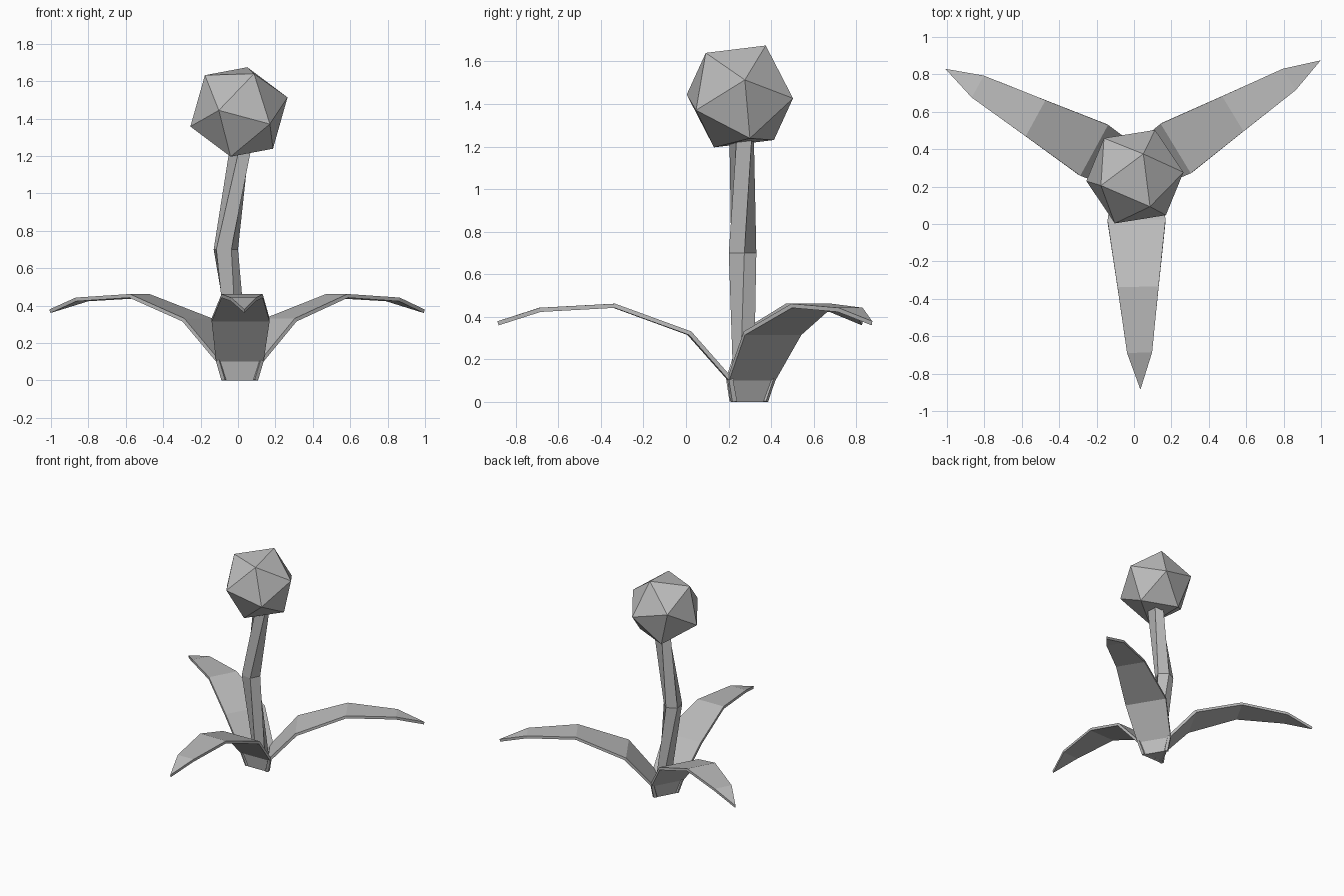
import bpy, bmesh
from math import sin, cos, radians, tau
from mathutils import Vector, Matrix

cube = bpy.data.objects.get("Cube")
if cube:
    bpy.data.objects.remove(cube)

grey = bpy.data.materials.new("plain grey")
grey.use_nodes = True
colour = (0.5, 0.5, 0.5, 1)
grey.diffuse_color = colour
grey.node_tree.nodes["Principled BSDF"].inputs["Base Color"].default_value = colour


def make_object(name, bm):
    mesh = bpy.data.meshes.new(name)
    bm.to_mesh(mesh)
    bm.free()
    mesh.materials.append(grey)
    obj = bpy.data.objects.new(name, mesh)
    bpy.context.collection.objects.link(obj)
    return obj


# Leaves: one arching strip, given thickness and repeated around the base
CENTRE = Vector((0.008, 0.273, 0))
LEAF = [  # distance from centre, height, half width
    (0.055, 0.0, 0.098), (0.073, 0.10, 0.127), (0.263, 0.315, 0.155),
    (0.612, 0.442, 0.11), (0.958, 0.423, 0.067)]
TIP = (1.153, 0, 0.36)


def make_leaf(name, angle):
    bm = bmesh.new()
    rows = [[bm.verts.new((r, side * w, z)) for side in (-1, 1)] for r, z, w in LEAF]
    for (a, b), (c, d) in zip(rows, rows[1:]):
        bm.faces.new((a, b, d, c))
    bm.faces.new((*rows[-1], bm.verts.new(TIP)))
    bm.transform(Matrix.Translation(CENTRE) @ Matrix.Rotation(angle, 4, 'Z'))
    leaf = make_object(name, bm)
    solid = leaf.modifiers.new("thickness", 'SOLIDIFY')
    solid.thickness = 0.02
    solid.offset = -1


START = radians(271.3)
for i, name in enumerate(("front_leaf", "left_leaf", "right_leaf")):
    make_leaf(name, START + i * tau / 3)

# Triangular cap closing the underside of the base
bm = bmesh.new()
corners = []
for i in range(3):
    a = START + tau / 6 - i * tau / 3
    corners.append(bm.verts.new(CENTRE + Vector((0.108 * cos(a), 0.108 * sin(a), 0.004))))
bm.faces.new(corners)
make_object("base_cap", bm)

# Stem: five-sided, bent and twisting as it rises
STEM = [  # centre, radius, twist in degrees
    ((0.005, 0.278, 0.07), 0.056, -25), ((-0.068, 0.262, 0.7), 0.069, 10),
    ((0.025, 0.265, 1.3), 0.062, 50)]
bm = bmesh.new()
rings = []
for centre, radius, twist in STEM:
    angles = [radians(twist) + k * tau / 5 for k in range(5)]
    rings.append([bm.verts.new(Vector(centre) + Vector((radius * cos(a), radius * sin(a), 0)))
                  for a in angles])
for low, high in zip(rings, rings[1:]):
    for k in range(5):
        n = (k + 1) % 5
        bm.faces.new((low[k], low[n], high[n], high[k]))
bm.faces.new(rings[0][::-1])
bm.faces.new(rings[-1])
make_object("stem", bm)

# Flower head: tilted icosahedron
up = Vector((0.045, 0.122, 0.24)).normalized()
side = Vector((0.26, 0.022, 0.075))
side = (side - up * side.dot(up)).normalized()
tilt = Matrix((side, up.cross(side), up)).transposed().to_4x4()
bm = bmesh.new()
bmesh.ops.create_icosphere(bm, subdivisions=1, radius=0.272,
                           matrix=Matrix.Translation((0.005, 0.253, 1.435)) @ tilt)
make_object("flower_head", bm)
